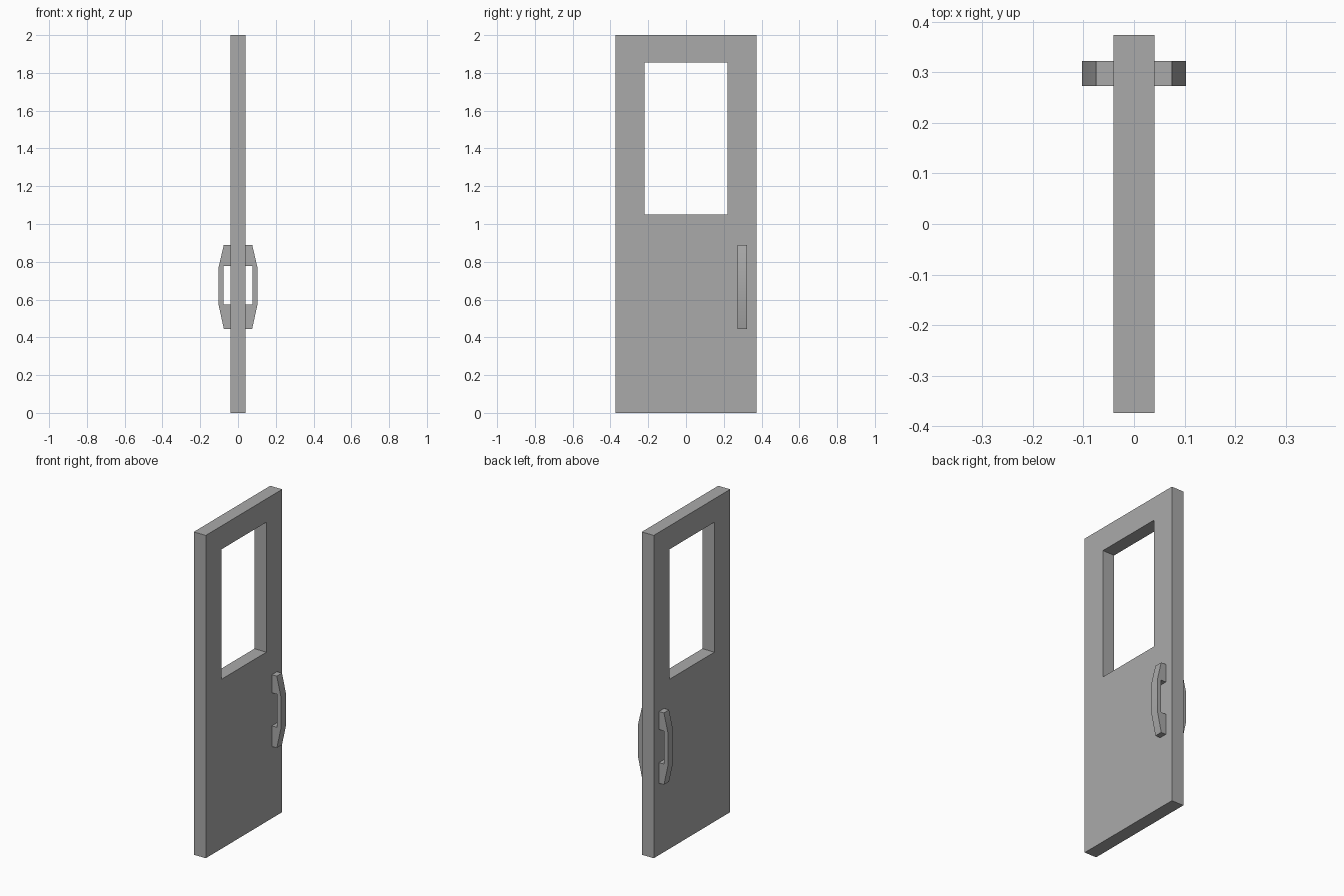
import bpy
import bmesh
import math

if "Cube" in bpy.data.objects:
    bpy.data.objects.remove(bpy.data.objects["Cube"], do_unlink=True)

grey = bpy.data.materials.new("mid grey")
grey.use_nodes = True
colour = (0.4, 0.4, 0.4, 1)
grey.diffuse_color = colour
grey.node_tree.nodes["Principled BSDF"].inputs["Base Color"].default_value = colour


def finish(name, bm):
    bmesh.ops.recalc_face_normals(bm, faces=bm.faces)
    mesh = bpy.data.meshes.new(name)
    bm.to_mesh(mesh)
    bm.free()
    mesh.materials.append(grey)
    obj = bpy.data.objects.new(name, mesh)
    bpy.context.collection.objects.link(obj)
    return obj


def extrude_faces(bm, faces, offset):
    """Give flat faces a thickness along the offset."""
    result = bmesh.ops.extrude_face_region(bm, geom=faces, use_keep_orig=True)
    verts = [g for g in result["geom"] if isinstance(g, bmesh.types.BMVert)]
    bmesh.ops.translate(bm, verts=verts, vec=offset)


def rectangle(y, z0, z1, x):
    return [(x, -y, z0), (x, y, z0), (x, y, z1), (x, -y, z1)]


# Door leaf: a flat frame around the window opening, extruded to thickness
HALF = 0.041
bm = bmesh.new()
outer = [bm.verts.new(p) for p in rectangle(0.374, 0, 2, -HALF)]
inner = [bm.verts.new(p) for p in rectangle(0.219, 1.05, 1.855, -HALF)]
frame = []
for i in range(4):
    j = (i + 1) % 4
    frame.append(bm.faces.new((outer[i], outer[j], inner[j], inner[i])))
extrude_faces(bm, frame, (2 * HALF, 0, 0))
finish("door_leaf", bm)

# Pull handles: a bracket outline extruded along y, one on each side
bracket = [(HALF, 0.445), (0.075, 0.445), (0.103, 0.573), (0.103, 0.77),
           (0.075, 0.89), (HALF, 0.89), (HALF, 0.778), (0.076, 0.778),
           (0.076, 0.573), (HALF, 0.573)]
for name, side in (("left_handle", 1), ("right_handle", -1)):
    bm = bmesh.new()
    face = bm.faces.new([bm.verts.new((side * x, 0.273, z)) for x, z in bracket])
    extrude_faces(bm, [face], (0, 0.05, 0))
    handle = finish(name, bm)
    bpy.ops.object.select_all(action="DESELECT")
    handle.select_set(True)
    bpy.context.view_layer.objects.active = handle
    bpy.ops.object.shade_smooth_by_angle(angle=math.radians(30))
